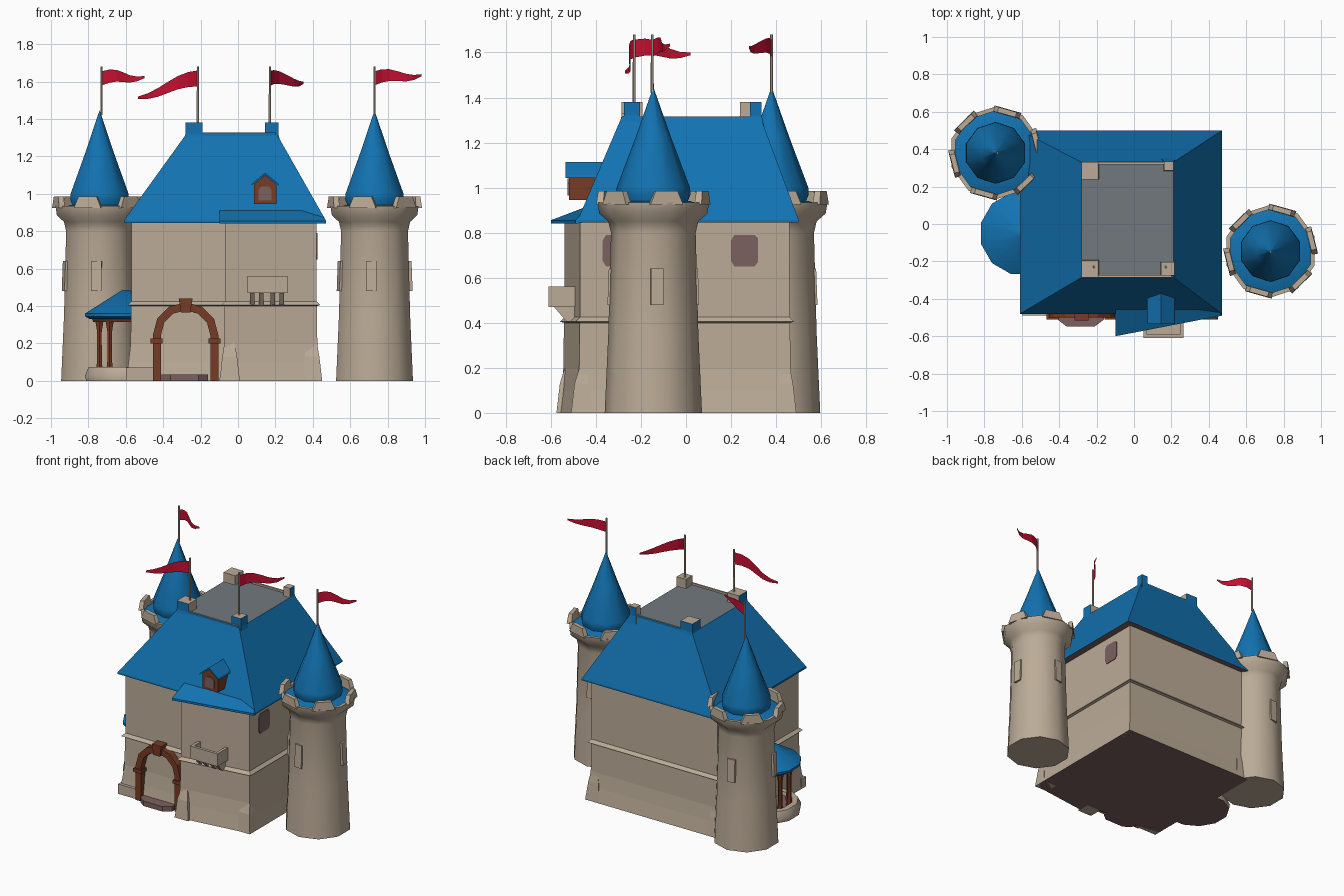
import bpy, bmesh, math
from mathutils import Vector, Matrix

if "Cube" in bpy.data.objects:
    bpy.data.objects.remove(bpy.data.objects["Cube"])


def material(name, r, g, b):
    m = bpy.data.materials.new(name)
    m.use_nodes = True
    m.diffuse_color = (r, g, b, 1)
    bsdf = m.node_tree.nodes["Principled BSDF"]
    bsdf.inputs["Base Color"].default_value = (r, g, b, 1)
    bsdf.inputs["Roughness"].default_value = 0.8
    return m


STONE = material("stone", 0.50, 0.41, 0.31)
BLUE = material("roof blue", 0.006, 0.17, 0.44)
BROWN = material("wood brown", 0.18, 0.045, 0.018)
MAUVE = material("dark mauve", 0.20, 0.12, 0.115)
GREY = material("slate grey", 0.17, 0.19, 0.21)
RED = material("flag red", 0.56, 0.005, 0.03)


def mesh(name, verts, faces, mats, rule=None, smooth=False):
    """Make an object; rule(normal, centre) picks the material index of a face."""
    me = bpy.data.meshes.new(name)
    me.from_pydata([tuple(v) for v in verts], [], faces)
    bm = bmesh.new()
    bm.from_mesh(me)
    bmesh.ops.remove_doubles(bm, verts=bm.verts, dist=0.0001)
    bmesh.ops.recalc_face_normals(bm, faces=bm.faces)
    bm.normal_update()
    for f in bm.faces:
        f.material_index = rule(f.normal, f.calc_center_median()) if rule else 0
    bm.to_mesh(me)
    bm.free()
    for m in mats:
        me.materials.append(m)
    ob = bpy.data.objects.new(name, me)
    bpy.context.collection.objects.link(ob)
    if smooth:
        bpy.ops.object.select_all(action="DESELECT")
        ob.select_set(True)
        bpy.context.view_layer.objects.active = ob
        bpy.ops.object.shade_smooth_by_angle(angle=math.radians(46))
    return ob


def loft(name, rings, mats, rule=None, smooth=False):
    """Skin equal rings of points and cap both ends."""
    n = len(rings[0])
    faces = [(i * n + j, i * n + (j + 1) % n, (i + 1) * n + (j + 1) % n, (i + 1) * n + j)
             for i in range(len(rings) - 1) for j in range(n)]
    faces += [tuple(range(n)), tuple(range((len(rings) - 1) * n, len(rings) * n))]
    return mesh(name, [v for r in rings for v in r], faces, mats, rule, smooth)


def rect(x0, x1, y0, y1, z):
    return [(x0, y0, z), (x1, y0, z), (x1, y1, z), (x0, y1, z)]


def box(name, x0, x1, y0, y1, z0, z1, mats, rule=None):
    return loft(name, [rect(x0, x1, y0, y1, z0), rect(x0, x1, y0, y1, z1)], mats, rule)


def lathe(name, cx, cy, profile, n, mats, rule=None, smooth=True):
    rings = [[(cx + max(r, 0.0006) * math.cos(math.tau * (k + 0.5) / n),
               cy + max(r, 0.0006) * math.sin(math.tau * (k + 0.5) / n), z)
              for k in range(n)] for r, z in profile]
    return loft(name, rings, mats, rule, smooth)


def extrude_y(name, outline, y0, y1, mats, rule=None):
    return loft(name, [[(x, y, z) for x, z in outline] for y in (y0, y1)], mats, rule)


def is_bottom(n, c):
    return 1 if n.z < -0.9 and c.z < 0.01 else 0


# Main walls: flared foot, thin ledge at mid height
plan = [(-.57, -.45), (-.07, -.45), (-.07, -.54), (.42, -.47), (.42, .46), (-.57, .46)]
push = [(-1, -1), (-1, -1), (-1, -1), (1, -1), (1, 1), (-1, 1)]
levels = [(0, .03), (.1, .015), (.2, .004), (.4, .002), (.405, .02), (.425, 0), (.87, 0)]
loft("main_walls", [[(x + dx * o, y + dy * o, z) for (x, y), (dx, dy) in zip(plan, push)]
                    for z, o in levels], [STONE, MAUVE], is_bottom)

# Corner buttresses at the foot
for i, (x, y) in enumerate([(-.04, -.53), (.4, -.465), (.4, .44), (-.55, .44)]):
    loft("corner_buttress_%d" % i, [rect(x - .055, x + .05, y - .045, y + .05, 0),
                                    rect(x - .045, x + .035, y - .03, y + .035, .13),
                                    rect(x - .025, x + .02, y - .005, y + .02, .21)], [STONE])
box("front_plinth", -.6, -.43, -.49, -.44, 0, .07, [STONE])

# Main hipped roof with flat deck
loft("main_roof", [rect(-.61, .47, -.48, .5, .845), rect(-.61, .47, -.48, .5, .857),
                   rect(-.28, .21, -.285, .33, 1.315)], [BLUE, MAUVE, GREY],
     lambda n, c: 1 if n.z < -.9 else 2 if n.z > .9 else 0)
mesh("porch_roof", [(-.1, -.6, .84), (.47, -.49, .84), (.47, -.42, .85), (-.1, -.42, .85),
                    (-.1, -.6, .855), (.47, -.49, .855), (.43, -.43, .92), (-.1, -.43, .92)],
     [(0, 1, 2, 3), (4, 5, 6, 7), (0, 1, 5, 4), (1, 2, 6, 5), (2, 3, 7, 6), (3, 0, 4, 7)],
     [BLUE, MAUVE], lambda n, c: 1 if n.z < -.9 else 0)

# Corner blocks on the deck: blue outside, stone inside and on top
for name, x, y, h in [("front_right", -.235, -.24, .046), ("front_left", .18, -.24, .036),
                      ("back_right", -.235, .285, .046), ("back_left", .185, .31, .025)]:
    sx, sy = (1 if x > 0 else -1), (1 if y > 0 else -1)
    loft("deck_block_" + name,
         [rect(x - h - .015, x + h + .015, y - h - .015, y + h + .015, 1.26),
          rect(x - h, x + h, y - h, y + h, 1.32), rect(x - h, x + h, y - h, y + h, 1.38)],
         [STONE, BLUE], lambda n, c: 1 if n.z < .8 and (n.x * sx > .4 or n.y * sy > .4) else 0)
for name, y in [("front", -.28), ("back", .325)]:
    box("deck_lip_" + name, -.26, .2, y - .006, y + .006, 1.3, 1.328, [STONE, BLUE],
        lambda n, c: 1 if n.y * y > 0 else 0)


# Flags: tapering waved cloth on a pole
def flag(name, x, y, base, dx, dy, drop, width):
    lathe(name + "_pole", x, y, [(.007, base), (.006, 1.68)], 6, [STONE])
    side = Vector((-dy, dx, 0)).normalized()
    verts, n = [], 6
    for i in range(n + 1):
        t = i / n
        p = Vector((x + dx * t, y + dy * t, 1.617 + drop * t + .012 * math.sin(t * 6)))
        p += side * .012 * math.sin(t * math.tau)
        half = width * (1 - .85 * t ** 1.5) / 2
        verts += [p - Vector((0, 0, half)), p + Vector((0, 0, half))]
    mesh(name + "_cloth", verts, [(2 * i, 2 * i + 2, 2 * i + 3, 2 * i + 1) for i in range(n)], [RED])


flag("right_tower_flag", -.73, .38, 1.42, .23, -.1, .01, .075)
flag("left_tower_flag", .73, -.15, 1.42, .25, .08, .02, .075)
flag("right_deck_flag", -.215, -.23, 1.36, -.32, -.04, -.1, .085)
flag("left_deck_flag", .17, -.23, 1.36, .18, .25, -.02, .08)


# Round towers with battlements and pointed roofs
def tower(name, x, y):
    lathe(name + "_shaft", x, y, [(.216, 0), (.2, .35), (.188, .8), (.2, .85), (.24, .885),
                                  (.248, .935), (.225, .935), (.225, .915), (0, .915)], 10, [STONE])
    lathe(name + "_deck", x, y, [(.226, .918), (.165, .94)], 10, [BLUE])
    lathe(name + "_cone", x, y, [(.145, .92), (.165, .97), (.163, 1.0), (.08, 1.22), (0, 1.445)],
          10, [BLUE])
    for k in range(6):
        a = math.tau * k / 6 + .25
        turn = Matrix.Translation((x, y, 0)) @ Matrix.Rotation(a, 4, "Z")
        ob = loft("%s_merlon_%d" % (name, k), [rect(.21, .243, -.075, .075, .925),
                                               rect(.212, .24, -.05, .05, .985)], [STONE])
        ob.data.transform(turn)
    for k, a in enumerate((-95, -165, 5, 95)):
        turn = Matrix.Translation((x, y, 0)) @ Matrix.Rotation(math.radians(a), 4, "Z")
        ob = loft("%s_slit_%d" % (name, k), [rect(.17, .202, -.028, .028, .48),
                                             rect(.17, .196, -.028, .028, .64)], [STONE])
        ob.data.transform(turn)


tower("right_tower", -.74, .38)
tower("left_tower", .73, -.145)

# Side windows with clipped corners
for name, y in [("front", -.31), ("back", .26)]:
    pts = [(-.06, -.045), (-.045, -.07), (.045, -.07), (.06, -.05), (.06, .055), (.045, .07),
           (-.045, .07), (-.06, .045)]
    loft("side_window_" + name, [[(x, y + a, .72 + b) for a, b in pts] for x in (.418, .425)], [MAUVE])

# Door arch with imposts, keystone and step
DX, DZ = -.28, .245


def arch(r):
    arc = [math.pi * k / 6 for k in range(7)]
    return [(DX + r, 0)] + [(DX + r * math.cos(a), DZ + r * math.sin(a)) for a in arc] + [(DX - r, 0)]


outer, inner = arch(.175), arch(.132)
n = len(outer)
ring = outer + inner
verts = [(x, y, z) for y in (-.5, -.43) for x, z in ring]
faces = []
for i in range(n - 1):
    a, b, c, d = i, i + 1, n + i + 1, n + i
    e = 2 * n
    faces += [(a, b, c, d), (a + e, b + e, c + e, d + e), (a, b, b + e, a + e), (c, d, d + e, c + e)]
mesh("door_arch", verts, faces, [BROWN])
for s in (-1, 1):
    cx = DX + s * .155
    box("door_impost_%s" % ("left" if s > 0 else "right"), cx - .032, cx + .032, -.51, -.44, .2, .225, [BROWN])
extrude_y("door_keystone", [(DX - .025, .365), (DX + .025, .365), (DX + .037, .44), (DX - .037, .44)],
          -.515, -.44, [BROWN])
step = [(-.41, -.45), (-.41, -.51), (-.36, -.548), (-.21, -.548), (-.16, -.51), (-.16, -.45)]
loft("door_step", [[(x, y, z) for x, y in step] for z in (0, .035)], [MAUVE])

# Balcony trough on brackets
for name, b in [("floor", (.06, .26, -.605, -.48, .47, .485)), ("front", (.05, .265, -.61, -.59, .47, .56)),
                ("right", (.05, .07, -.61, -.48, .47, .56)), ("left", (.245, .265, -.61, -.47, .47, .56))]:
    box("balcony_" + name, *b, [STONE])
for i, x in enumerate((.075, .125, .185, .235)):
    loft("balcony_bracket_%d" % i, [rect(x - .012, x + .012, -.53, -.47, .405),
                                    rect(x - .012, x + .012, -.59, -.47, .475)], [STONE])

# Dormer with gable roof and window
extrude_y("dormer_body", [(.085, .945), (.205, .945), (.205, 1.05), (.145, 1.1), (.085, 1.05)],
          -.52, -.36, [BROWN])
extrude_y("dormer_window", [(.11, .965), (.18, .965), (.18, 1.02), (.165, 1.04), (.125, 1.04), (.11, 1.02)],
          -.526, -.519, [MAUVE])
extrude_y("dormer_roof", [(.07, 1.043), (.145, 1.102), (.22, 1.043), (.215, 1.055), (.145, 1.113), (.075, 1.055)],
          -.535, -.34, [BLUE])

# Side shelter: round base, posts and cone roof against the wall
KX, KY = -.6, -.05
lathe("shelter_base", KX, KY, [(.22, 0), (.225, .03), (.205, .075), (.165, .075), (.16, .05)], 12,
      [STONE, MAUVE], lambda n, c: 1 if n.z > .9 and c.z < .06 else is_bottom(n, c))
for i, a in enumerate((125, 160, 200, 235)):
    px, py = KX + .15 * math.cos(math.radians(a)), KY + .15 * math.sin(math.radians(a))
    lathe("shelter_post_%d" % i, px, py, [(.022, .05), (.015, .1), (.014, .26), (.026, .325)], 6, [BROWN])
lathe("shelter_beam", KX, KY, [(.18, .315), (.19, .34)], 12, [BROWN])
lathe("shelter_roof", KX, KY, [(.2, .33), (.225, .345), (.225, .36), (.02, .485)], 12, [BLUE])
